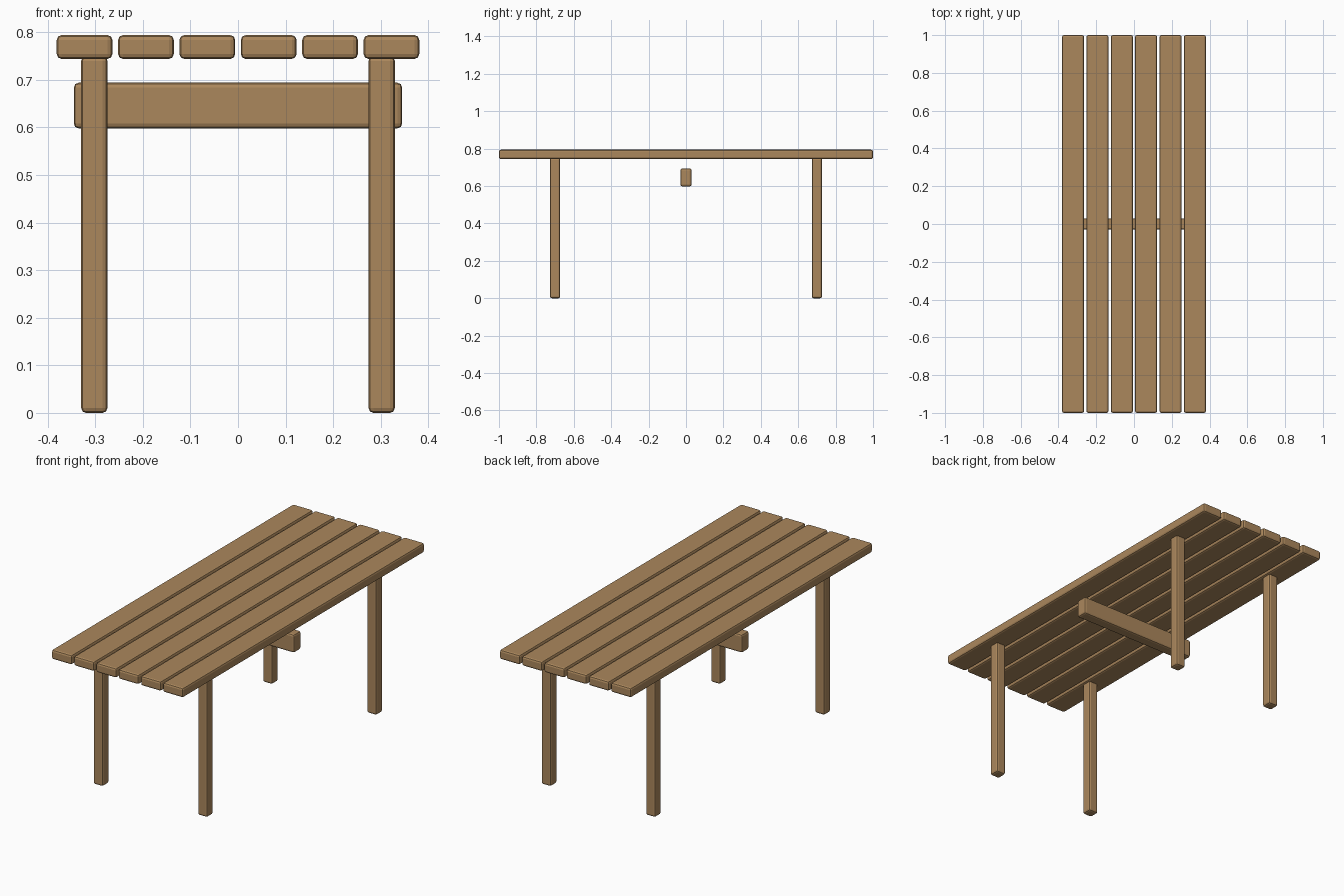
import bpy

if "Cube" in bpy.data.objects:
    bpy.data.objects.remove(bpy.data.objects["Cube"])

wood = bpy.data.materials.new("warm_wood")
wood.diffuse_color = (0.41, 0.245, 0.108, 1)
wood.use_nodes = True
wood.node_tree.nodes["Principled BSDF"].inputs["Base Color"].default_value = wood.diffuse_color


def board(name, center, size, bevel=0.01):
    """Rounded-edge timber with its mesh built at final size."""
    bpy.ops.mesh.primitive_cube_add(size=1, location=center)
    ob = bpy.context.object
    ob.name = name
    ob.scale = size
    bpy.ops.object.transform_apply(location=False, rotation=False, scale=True)
    ob.data.materials.append(wood)
    mod = ob.modifiers.new("rounded_edges", "BEVEL")
    mod.width = bevel
    mod.segments = 2
    bpy.ops.object.modifier_apply(modifier=mod.name)
    return ob


# Table top: six long slats with narrow gaps
for i in range(6):
    board(f"top_slat_{i + 1}", ((i - 2.5) * 0.129, 0, 0.769), (0.117, 2.0, 0.05))

# Four square legs, reaching the underside of the slats
for x, side in ((-0.302, "left"), (0.302, "right")):
    for y, end in ((-0.7, "front"), (0.7, "back")):
        board(f"{end}_{side}_leg", (x, y, 0.375), (0.055, 0.055, 0.75))

# Cross brace under the middle
board("cross_brace", (0, 0, 0.646), (0.69, 0.06, 0.096))
